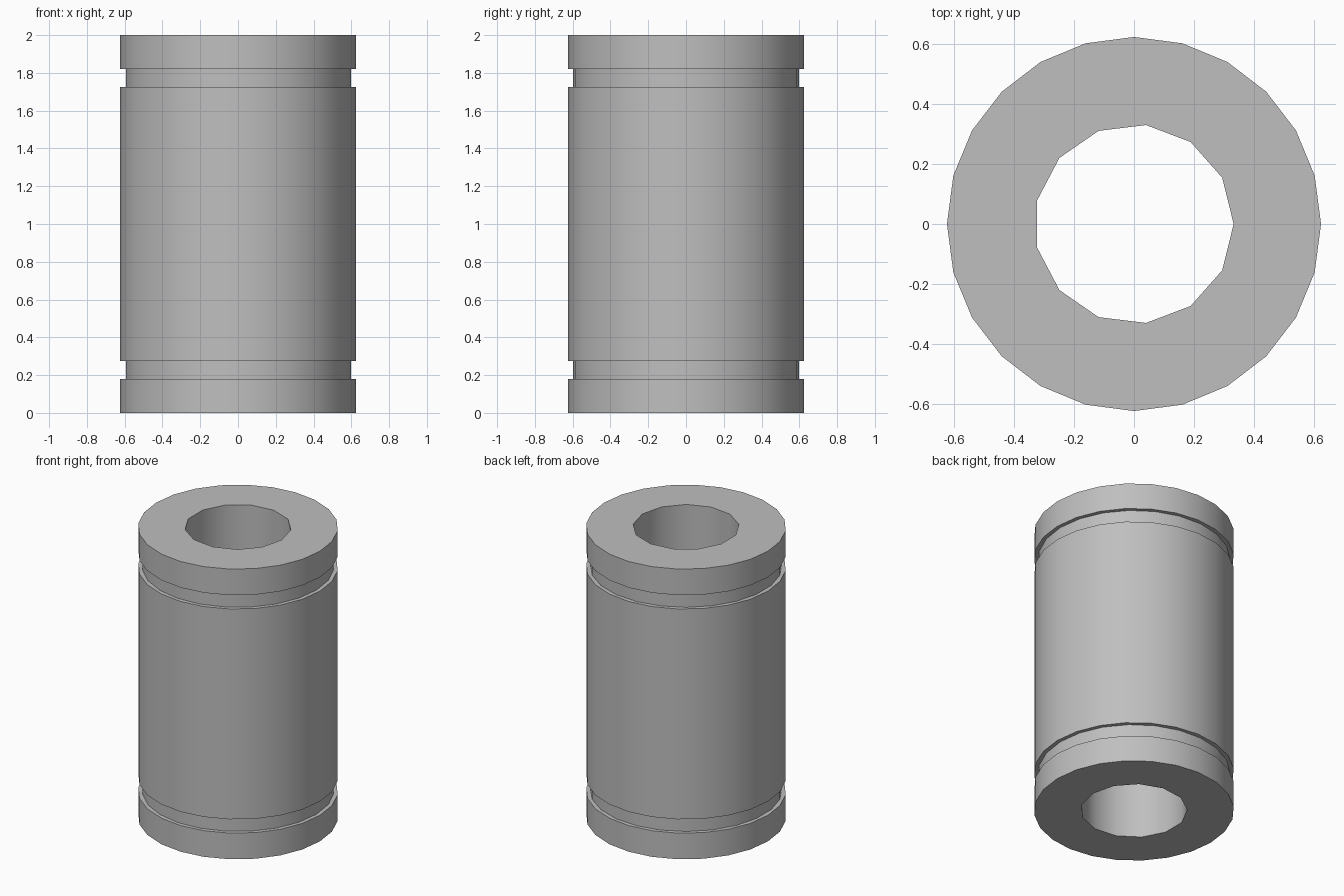
import bpy
import bmesh
from math import cos, sin, tau, radians

# Remove the default cube
cube = bpy.data.objects.get("Cube")
if cube:
    bpy.data.objects.remove(cube, do_unlink=True)

# Plain grey metal
GREY = (0.52, 0.52, 0.52, 1.0)
steel = bpy.data.materials.new("grey_steel")
steel.use_nodes = True
steel.diffuse_color = GREY
steel.node_tree.nodes["Principled BSDF"].inputs["Base Color"].default_value = GREY

# (radius, sides) of each round surface
OUTER = (0.625, 24)
GROOVE = (0.599, 23)
BORE = (0.333, 13)
HEIGHT = 2.0
GROOVE_LOW, GROOVE_HIGH = 0.18, 0.275

bm = bmesh.new()


def ring(shape, z):
    """Closed loop of edges at height z."""
    radius, sides = shape
    verts = [bm.verts.new((radius * cos(tau * i / sides), radius * sin(tau * i / sides), z))
             for i in range(sides)]
    return [bm.edges.new((verts[i], verts[(i + 1) % sides])) for i in range(sides)]


def wall(shape, low, high):
    """Straight wall between two heights; returns its bottom and top loops."""
    bottom, top = ring(shape, low), ring(shape, high)
    for a, b in zip(bottom, top):
        bm.faces.new((a.verts[0], a.verts[1], b.verts[1], b.verts[0]))
    return bottom, top


def flat_ring(loop_a, loop_b):
    """Flat annulus between two loops at the same height."""
    bmesh.ops.triangle_fill(bm, edges=loop_a + loop_b, use_beauty=True, normal=(0, 0, 1))


# Outer walls from bottom to top: collar, groove, body, groove, collar
levels = [0, GROOVE_LOW, GROOVE_HIGH, HEIGHT - GROOVE_HIGH, HEIGHT - GROOVE_LOW, HEIGHT]
shapes = [OUTER, GROOVE, OUTER, GROOVE, OUTER]
walls = [wall(s, lo, hi) for s, lo, hi in zip(shapes, levels, levels[1:])]

# Groove shoulders
for below, above in zip(walls, walls[1:]):
    flat_ring(below[1], above[0])

# Through bore and end faces
bore = wall(BORE, 0, HEIGHT)
flat_ring(walls[0][0], bore[0])
flat_ring(walls[-1][1], bore[1])

bmesh.ops.recalc_face_normals(bm, faces=bm.faces[:])
mesh = bpy.data.meshes.new("bearing_sleeve")
bm.to_mesh(mesh)
bm.free()
mesh.materials.append(steel)

sleeve = bpy.data.objects.new("bearing_sleeve", mesh)
bpy.context.collection.objects.link(sleeve)

# Smooth round walls, sharp rims
bpy.ops.object.select_all(action="DESELECT")
sleeve.select_set(True)
bpy.context.view_layer.objects.active = sleeve
bpy.ops.object.shade_smooth_by_angle(angle=radians(35))
